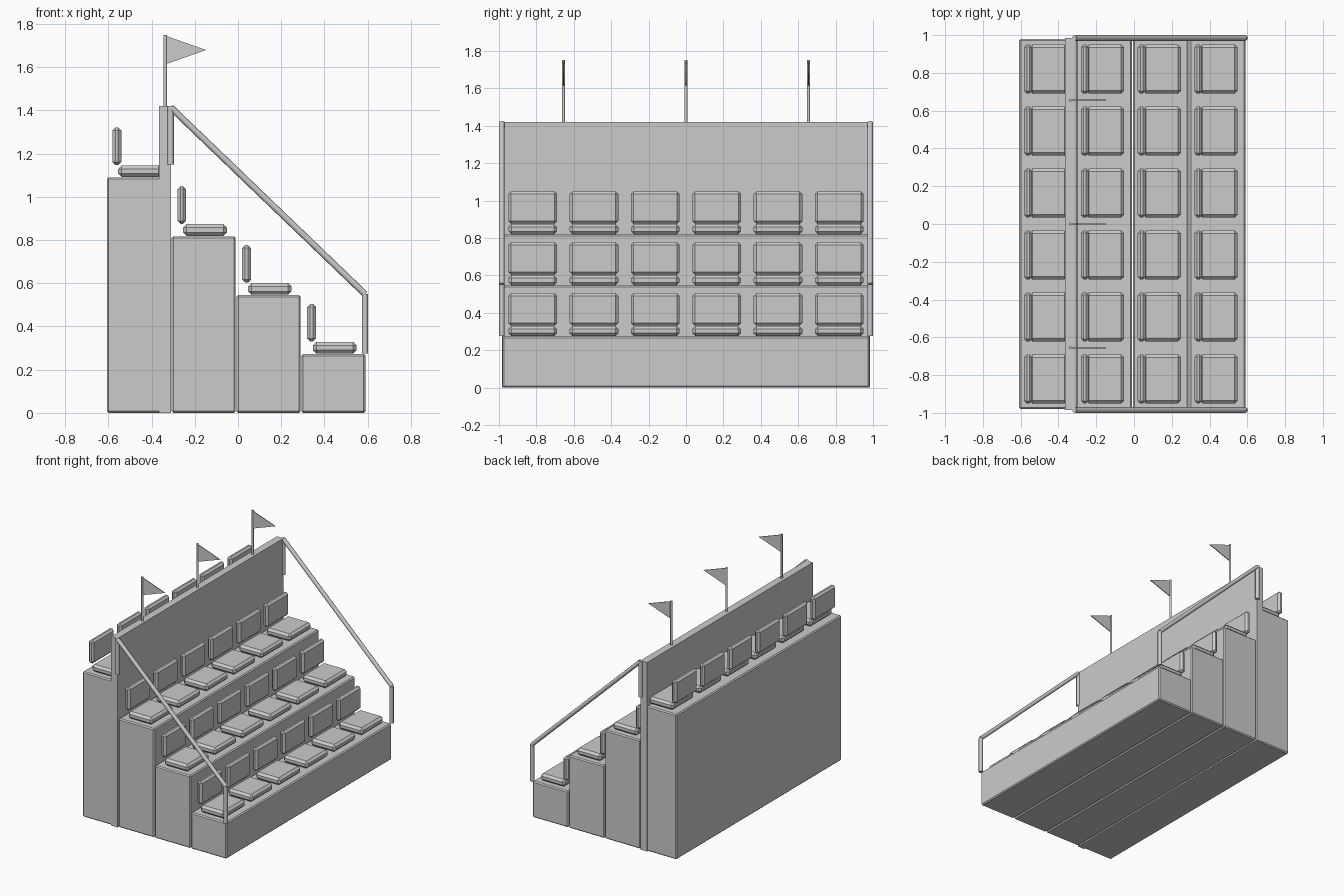
import bpy, bmesh
from mathutils import Vector

if "Cube" in bpy.data.objects:
    bpy.data.objects.remove(bpy.data.objects["Cube"])

grey = bpy.data.materials.new("light_grey")
grey.diffuse_color = (0.6, 0.6, 0.6, 1)
grey.use_nodes = True
grey.node_tree.nodes["Principled BSDF"].inputs["Base Color"].default_value = grey.diffuse_color


def finish(name, bm):
    bmesh.ops.recalc_face_normals(bm, faces=bm.faces)
    me = bpy.data.meshes.new(name)
    bm.to_mesh(me)
    bm.free()
    me.materials.append(grey)
    ob = bpy.data.objects.new(name, me)
    bpy.context.collection.objects.link(ob)
    return ob


def box(name, x, y, z, bevel=0.0):
    """Box from (min, max) ranges with an optional chamfer."""
    bm = bmesh.new()
    bmesh.ops.create_cube(bm, size=1)
    for v in bm.verts:
        v.co = [r[0] + (c + 0.5) * (r[1] - r[0]) for c, r in zip(v.co, (x, y, z))]
    if bevel:
        bmesh.ops.bevel(bm, geom=bm.edges[:], offset=bevel, segments=1,
                        affect='EDGES', profile=0.5)
    return finish(name, bm)


def tube(name, a, b, radius, sides=8):
    """Straight closed tube between two points."""
    a, b = Vector(a), Vector(b)
    bm = bmesh.new()
    bmesh.ops.create_cone(bm, cap_ends=True, segments=sides, radius1=radius,
                          radius2=radius, depth=(b - a).length)
    rot = (b - a).to_track_quat('Z', 'Y')
    for v in bm.verts:
        v.co = rot @ v.co + (a + b) / 2
    ob = finish(name, bm)
    for p in ob.data.polygons:
        p.use_smooth = len(p.vertices) == 4
    ob.data.set_sharp_from_angle(angle=0.9)
    return ob


# Four tiers, each with a row of six cushions and backrests
PITCH, RISE = 0.3005, 0.2725
for i in range(4):
    x0 = 0.294 - i * PITCH
    top = RISE * (i + 1)
    box(f"tier_{i + 1}", (x0, x0 + 0.296), (-0.98, 0.98), (0, top), 0.008)
    for j in range(6):
        yc = (j - 2.5) * 0.328
        y = (yc - 0.13, yc + 0.13)
        box(f"seat_{i + 1}_{j + 1}", (x0 + 0.053, x0 + 0.255), y,
            (top + 0.002, top + 0.056), 0.016)
        box(f"backrest_{i + 1}_{j + 1}", (x0 + 0.026, x0 + 0.067), y,
            (top + 0.058, top + 0.232), 0.014)

# Tall wall in front of the highest tier
box("back_wall", (-0.366, -0.311), (-0.985, 0.985), (0, 1.42))

# Handrails with posts at both ends
for side, y in (("left", -0.985), ("right", 0.985)):
    tube(f"rail_{side}", (-0.312, y, 1.415), (0.588, y, 0.55), 0.015)
    tube(f"rear_post_{side}", (-0.312, y, 1.15), (-0.312, y, 1.42), 0.015)
    tube(f"front_post_{side}", (0.588, y, 0.275), (0.588, y, 0.55), 0.015)

# Pennants on poles along the wall
for k, y in enumerate((-0.655, 0, 0.655)):
    tube(f"flag_pole_{k + 1}", (-0.337, y, 1.415), (-0.337, y, 1.75), 0.008)
    bm = bmesh.new()
    tri = [bm.verts.new((x, y - 0.003, z))
           for x, z in ((-0.332, 1.615), (-0.148, 1.68), (-0.332, 1.745))]
    face = bm.faces.new(tri)
    ext = bmesh.ops.extrude_face_region(bm, geom=[face])
    for v in ext["geom"]:
        if isinstance(v, bmesh.types.BMVert):
            v.co.y += 0.006
    finish(f"pennant_{k + 1}", bm)
